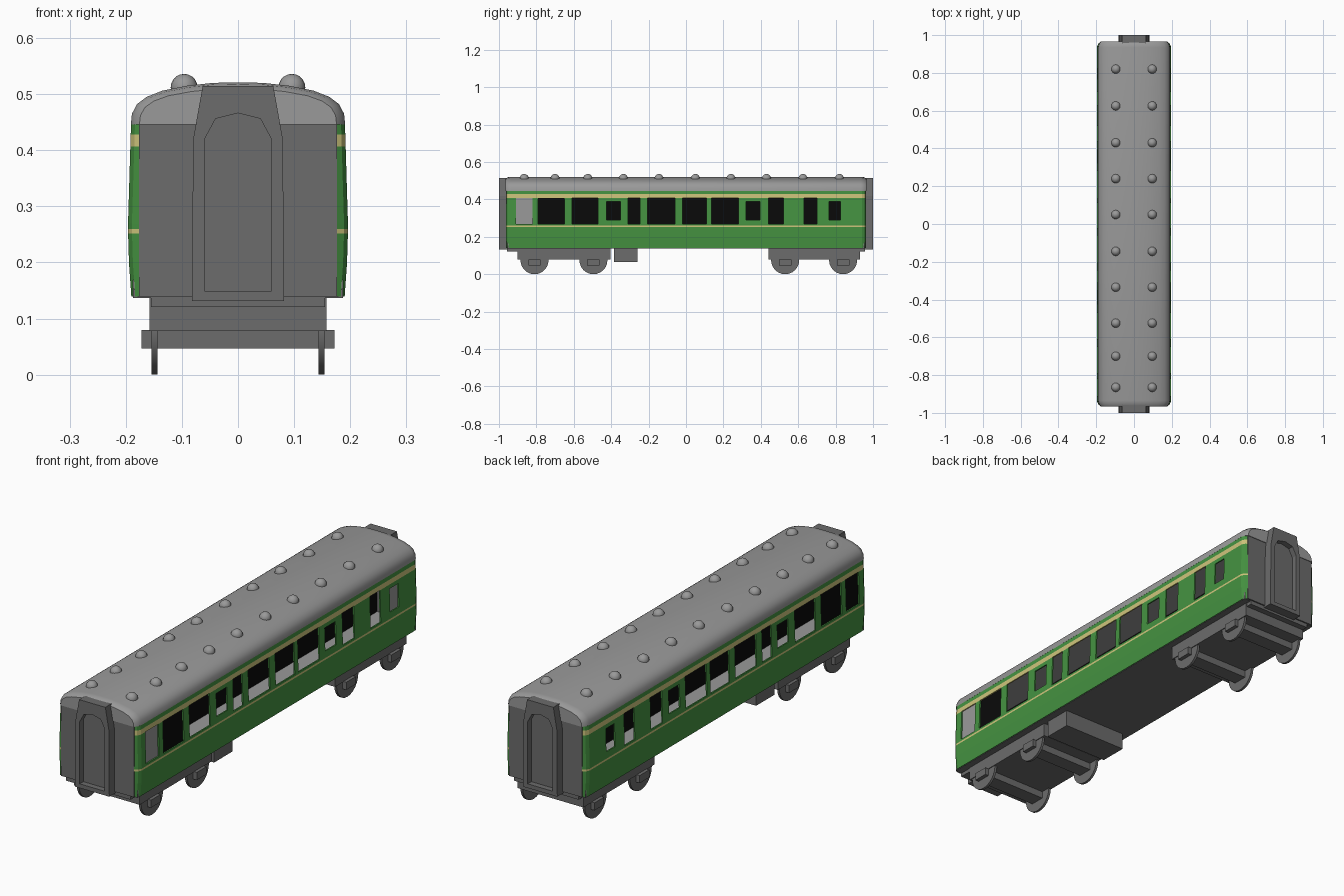
import bpy, bmesh, math

cube = bpy.data.objects.get("Cube")
if cube:
    bpy.data.objects.remove(cube, do_unlink=True)


def material(name, r, g, b):
    m = bpy.data.materials.new(name)
    m.use_nodes = True
    m.diffuse_color = (r, g, b, 1)
    m.node_tree.nodes["Principled BSDF"].inputs["Base Color"].default_value = (r, g, b, 1)
    return m


GREEN = material("body green", 0.06, 0.29, 0.053)
CREAM = material("stripe cream", 0.62, 0.56, 0.2)
ROOF = material("roof grey", 0.32, 0.32, 0.32)
DARK = material("chassis grey", 0.15, 0.15, 0.15)
BLACK = material("interior black", 0.003, 0.003, 0.003)


def finish(name, bm, mats, smooth=False, fix=True):
    if fix:
        bmesh.ops.recalc_face_normals(bm, faces=bm.faces)
    mesh = bpy.data.meshes.new(name)
    bm.to_mesh(mesh)
    bm.free()
    for m in mats:
        mesh.materials.append(m)
    ob = bpy.data.objects.new(name, mesh)
    bpy.context.collection.objects.link(ob)
    if smooth:
        bpy.ops.object.select_all(action='DESELECT')
        ob.select_set(True)
        bpy.context.view_layer.objects.active = ob
        bpy.ops.object.shade_smooth_by_angle(angle=math.radians(35))
    return ob


def box(name, mat, x0, x1, y0, y1, z0, z1):
    bm = bmesh.new()
    bmesh.ops.create_cube(bm, size=1)
    for v in bm.verts:
        v.co.x = x1 if v.co.x > 0 else x0
        v.co.y = y1 if v.co.y > 0 else y0
        v.co.z = z1 if v.co.z > 0 else z0
    return finish(name, bm, [mat])


def loft(name, mat, loops, smooth=False):
    """Join closed loops of equal length and cap both ends."""
    bm = bmesh.new()
    rings = [[bm.verts.new(p) for p in loop] for loop in loops]
    n = len(rings[0])
    for a, b in zip(rings, rings[1:]):
        for i in range(n):
            j = (i + 1) % n
            bm.faces.new((a[i], a[j], b[j], b[i]))
    bm.faces.new(rings[0])
    bm.faces.new(rings[-1])
    return finish(name, bm, [mat], smooth)


def mirrored(half):
    """Complete a half outline whose last point lies on the centre line."""
    return half + [(-x, z) for x, z in reversed(half[:-1])]


# Window layout: start, end, small or full height
LOW, HIGH, SMALL_LOW, SMALL_HIGH = 0.27, 0.408, 0.29, 0.39
WINDOWS = [(-.91, -.82, 0), (-.79, -.65, 0), (-.61, -.47, 0), (-.425, -.35, 1),
           (-.31, -.245, 0), (-.205, -.06, 0), (-.02, .11, 0), (.135, .28, 0),
           (.32, .395, 1), (.44, .52, 0), (.63, .7, 0), (.765, .825, 1)]


def is_open(y, z):
    for a, b, small in WINDOWS:
        lo, hi = (SMALL_LOW, SMALL_HIGH) if small else (LOW, HIGH)
        if a < y < b and lo < z < hi:
            return True
    return False


def half_width(z):
    return 0.196 - 0.35 * (z - 0.27) ** 2 if z < 0.27 else 0.196 - 0.03 * (z - 0.27)


# Side walls with open windows and painted stripes
ys = sorted([-.963, -.955, -.94, .94, .955, .963] + [y for w in WINDOWS for y in w[:2]])
zs = [.14, .2, .253, .261, LOW, SMALL_LOW, SMALL_HIGH, HIGH, .429, .447]
inset = {.963: .02, .955: .007}
for side, label in ((1, "left"), (-1, "right")):
    bm = bmesh.new()
    grid = [[bm.verts.new((side * (half_width(z) - inset.get(abs(y), 0)), y, z)) for z in zs]
            for y in ys]
    for i in range(len(ys) - 1):
        for j in range(len(zs) - 1):
            y, z = (ys[i] + ys[i + 1]) / 2, (zs[j] + zs[j + 1]) / 2
            if is_open(y, z):
                continue
            quad = [grid[i][j], grid[i + 1][j], grid[i + 1][j + 1], grid[i][j + 1]]
            f = bm.faces.new(quad if side > 0 else quad[::-1])
            f.material_index = 1 if .253 < z < .261 or HIGH < z < .429 else 0
    wall = finish(label + "_side_wall", bm, [GREEN, CREAM], fix=False)
    solid = wall.modifiers.new("thickness", 'SOLIDIFY')
    solid.thickness = 0.006
    solid.offset = -1

# Roof with rounded shoulders and softened ends
roof_half = [(.191, .447), (.189, .466), (.18, .483), (.163, .496), (.135, .507),
             (.09, .516), (.045, .521), (0, .522)]
roof_outline = mirrored(roof_half)
stations = [(-.966, .92, .85), (-.955, .97, .96), (-.935, 1, 1),
            (.935, 1, 1), (.955, .97, .96), (.966, .92, .85)]
loft("roof", ROOF, [[(x * sx, y, .447 + (z - .447) * sz) for x, z in roof_outline]
                    for y, sx, sz in stations], smooth=True)

# Roof vents
for k, y in enumerate([-.865, -.7, -.525, -.335, -.145, .05, .24, .43, .625, .82]):
    for side, label in ((1, "left"), (-1, "right")):
        bm = bmesh.new()
        bmesh.ops.create_uvsphere(bm, u_segments=16, v_segments=10, radius=.024)
        for v in bm.verts:
            v.co = (v.co.x + side * .096, v.co.y + y, v.co.z + .513)
        finish(f"{label}_roof_vent_{k + 1}", bm, [ROOF], smooth=True)

# Interior
box("floor", ROOF, -.187, .187, -.955, .955, .155, .17)
box("centre_partition", BLACK, -.003, .003, -.955, .955, .17, .447)
box("left_dark_blind", BLACK, .178, .184, -.805, -.635, .25, .42)
box("left_door_pane", ROOF, .181, .187, -.92, -.81, .25, .42)
box("right_dark_blind", BLACK, -.184, -.178, -.93, -.635, .25, .42)

# Underframe and equipment box
box("underframe", DARK, -.187, .187, -.955, .955, .138, .155)
box("equipment_box", DARK, -.155, .155, -.385, -.26, .065, .14)

# End walls, gangways and end beams
gangway_outer = mirrored([(.082, .132), (.08, .42), (.063, .515), (0, .515)])
gangway_inner = mirrored([(.06, .15), (.06, .42), (.04, .457), (0, .467)])
for e, label in ((-1, "front"), (1, "back")):
    box(label + "_end_wall", DARK, -.176, .176, *sorted((e * .95, e * .963)), .14, .447)
    box(label + "_end_beam", DARK, -.155, .155, *sorted((e * .89, e * .957)), .122, .14)
    rings = [(gangway_outer, .95), (gangway_outer, 1), (gangway_inner, 1), (gangway_inner, .975)]
    loft(label + "_gangway", DARK, [[(x, e * y, z) for x, z in outline] for outline, y in rings])

# Bogies with axle beams and wheels
bogies = (("front", -.9, -.405, (-.81, -.495)), ("back", .44, .93, (.53, .84)))
for label, y0, y1, axles in bogies:
    box(label + "_bogie_frame", DARK, -.158, .158, y0, y1, .079, .139)
    for k, y in enumerate(axles):
        box(f"{label}_axle_beam_{k + 1}", DARK, -.172, .172, y - .033, y + .033, .048, .081)
        for side, hand in ((1, "left"), (-1, "right")):
            bm = bmesh.new()
            bmesh.ops.create_cone(bm, cap_ends=True, segments=24, radius1=.075,
                                  radius2=.075, depth=.011)
            for v in bm.verts:
                v.co = (v.co.z + side * .149, v.co.x + y, v.co.y + .076)
            finish(f"{label}_{hand}_wheel_{k + 1}", bm, [DARK], smooth=True)

# Stand the lowest wheels on the ground
for ob in bpy.context.scene.objects:
    if ob.type == 'MESH' and ob.data.materials and ob.data.materials[0] in (GREEN, ROOF, DARK, BLACK):
        ob.location.z -= .001
